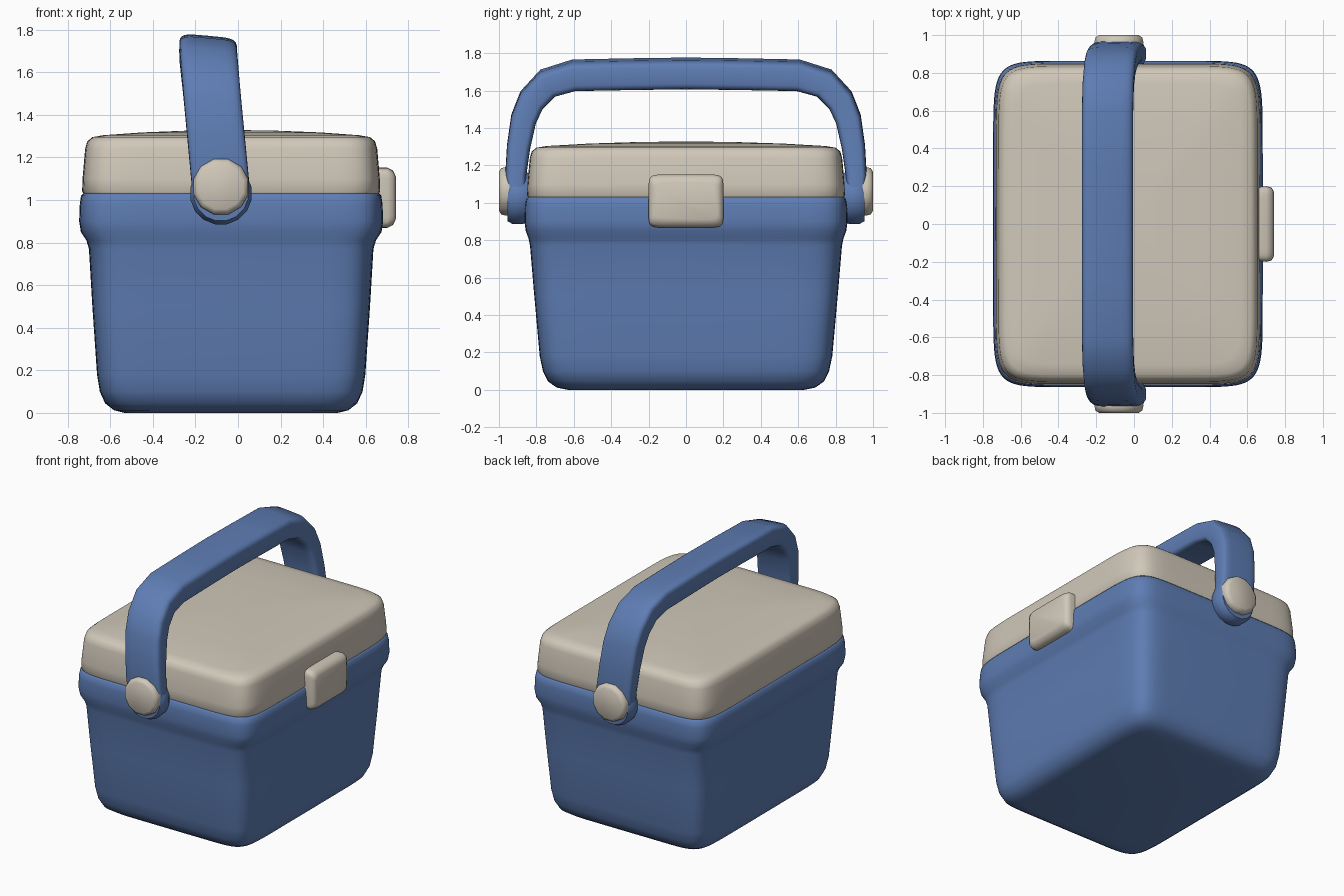
import bpy, bmesh, math
from mathutils import Vector

if "Cube" in bpy.data.objects:
    bpy.data.objects.remove(bpy.data.objects["Cube"])


def material(name, rgb):
    m = bpy.data.materials.new(name)
    m.use_nodes = True
    m.diffuse_color = (*rgb, 1)
    bsdf = next(n for n in m.node_tree.nodes if n.type == 'BSDF_PRINCIPLED')
    bsdf.inputs["Base Color"].default_value = (*rgb, 1)
    return m


BLUE = material("blue plastic", (0.112, 0.205, 0.455))
CREAM = material("cream plastic", (0.63, 0.575, 0.485))


def loft(name, rings, mat, angle=50):
    """Skin a stack of closed rings and cap both ends."""
    bm = bmesh.new()
    rows = [[bm.verts.new(p) for p in ring] for ring in rings]
    n = len(rows[0])
    for a, b in zip(rows, rows[1:]):
        for i in range(n):
            j = (i + 1) % n
            bm.faces.new((a[i], a[j], b[j], b[i]))
    bm.faces.new(rows[0][::-1])
    bm.faces.new(rows[-1])
    bmesh.ops.recalc_face_normals(bm, faces=bm.faces)
    mesh = bpy.data.meshes.new(name)
    bm.to_mesh(mesh)
    bm.free()
    ob = bpy.data.objects.new(name, mesh)
    bpy.context.collection.objects.link(ob)
    mesh.materials.append(mat)
    bpy.ops.object.select_all(action='DESELECT')
    ob.select_set(True)
    bpy.context.view_layer.objects.active = ob
    bpy.ops.object.shade_smooth_by_angle(angle=math.radians(angle))
    return ob


def soft_rect(hx, hy, power=10, n=72):
    """Rounded rectangle with gently bowed sides."""
    def f(v):
        return math.copysign(abs(v) ** (2 / power), v) if abs(v) > 1e-6 else 0
    ts = [2 * math.pi * i / n for i in range(n)]
    return [(hx * f(math.cos(t)), hy * f(math.sin(t))) for t in ts]


CX = -0.032  # centre of the box

# Tapered tub with a rounded base and a thicker rim
tub = [(0, .50, .63), (.012, .55, .69), (.045, .592, .738), (.1, .617, .765),
       (.18, .63, .782), (.5, .652, .811), (.77, .668, .834), (.81, .68, .842),
       (.85, .706, .857), (.9, .714, .864), (.98, .711, .862),
       (1.02, .705, .856), (1.035, .69, .842)]
loft("tub", [[(CX + x, y, z) for x, y in soft_rect(hx, hy)]
             for z, hx, hy in tub], BLUE)

# Crowned lid
lid = [(1.025, .69, .842), (1.04, .70, .850), (1.1, .698, .848),
       (1.24, .686, .835), (1.275, .676, .825), (1.295, .652, .80),
       (1.304, .60, .745), (1.317, .42, .52), (1.325, .22, .27),
       (1.328, .05, .06)]
loft("lid", [[(CX + x, y, z) for x, y in soft_rect(hx, hy)]
             for z, hx, hy in lid], CREAM)

# Latch on the long side
latch = [(.63, .195, .142), (.70, .2, .142), (.728, .193, .128),
         (.741, .17, .10)]
loft("latch", [[(x, y, 1.01 + z) for y, z in soft_rect(hy, hz, 9, 40)]
               for x, hy, hz in latch], CREAM)

# Carry handle: soft rectangular section swept over an arch, leaning sideways
half = [(.905, 1.0), (.91, 1.15), (.895, 1.3), (.868, 1.45), (.825, 1.55),
        (.74, 1.64), (.6, 1.682), (.3, 1.688)]
path = [Vector(p) for p in half]
path += [Vector((0, 1.692))] + [Vector((-y, z)) for y, z in half[::-1]]
rings = []
for i, p in enumerate(path):
    d = path[min(i + 1, len(path) - 1)] - path[max(i - 1, 0)]
    normal = Vector((d.y, -d.x)).normalized()
    rise = min(max((p.y - 1.0) / .68, 0), 1)
    thick = .05 + .029 * rise
    ring = []
    for u, v in soft_rect(.136, thick, 5, 28):
        q = p + normal * v
        ring.append((-.075 - .065 * rise + u, q.x, q.y - .09 * u * rise))
    rings.append(ring)
loft("handle", rings, BLUE)


def disc(radius, y, z, n):
    ts = [2 * math.pi * (i + .5) / n for i in range(n)]
    return [(-.08 + radius * math.cos(t), y, z + radius * math.sin(t))
            for t in ts]


# Pivot bosses and caps on both ends
for side, s in (("front", -1), ("back", 1)):
    loft(side + "_pivot_boss",
         [disc(r, s * y, 1.03, 16) for r, y in
          ((.125, .83), (.145, .87), (.147, .925), (.13, .955))], BLUE)
    loft(side + "_pivot_cap",
         [disc(r, s * y, 1.062, 12) for r, y in
          ((.132, .93), (.134, .965), (.128, .988), (.108, 1.0))], CREAM)
